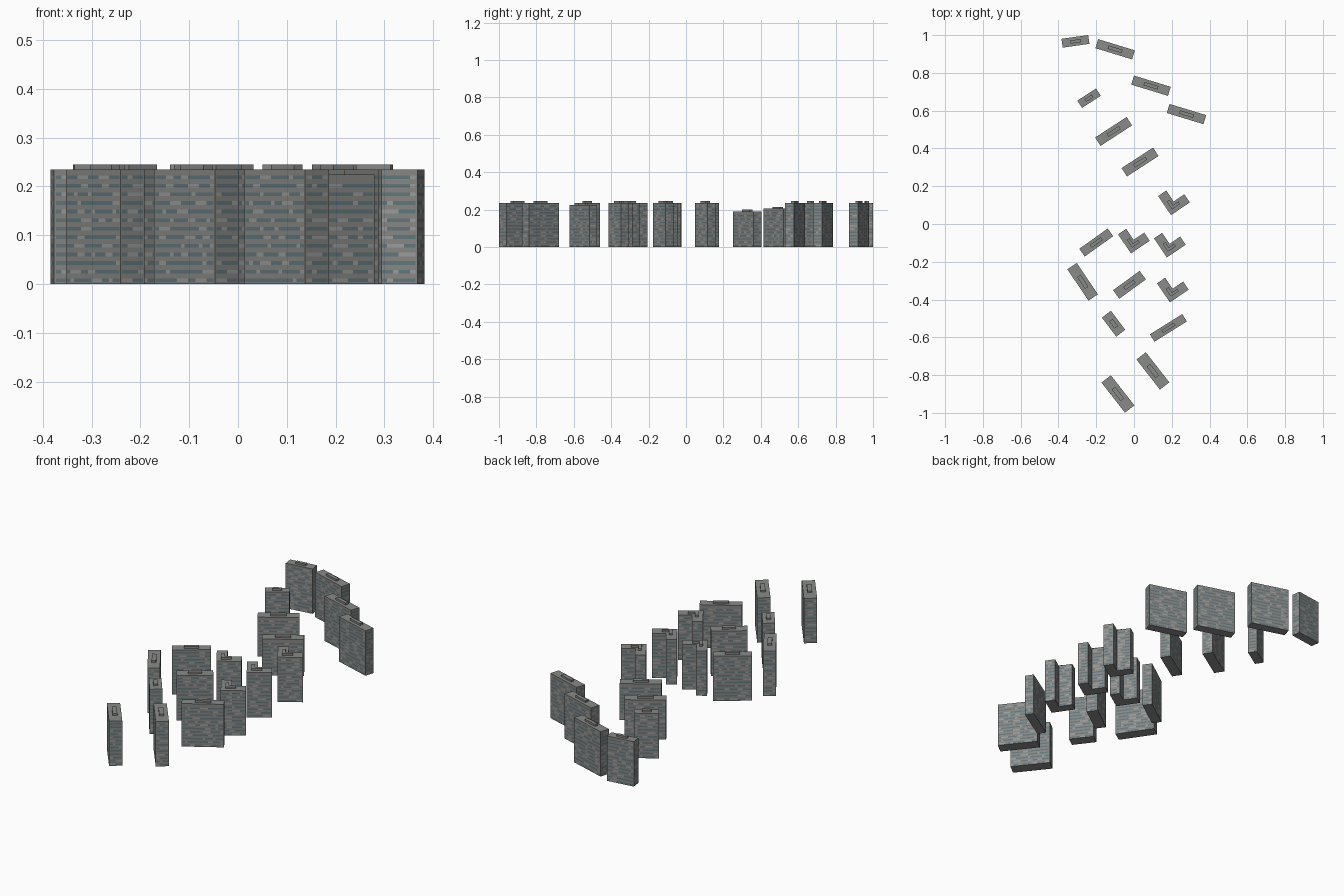
import bpy, bmesh, math, random
from mathutils import Matrix

if "Cube" in bpy.data.objects:
    bpy.data.objects.remove(bpy.data.objects["Cube"])

random.seed(4)
FLOOR = 0.0176


def material(name, rgb):
    m = bpy.data.materials.new(name)
    m.diffuse_color = (*rgb, 1)
    m.use_nodes = True
    m.node_tree.nodes["Principled BSDF"].inputs["Base Color"].default_value = m.diffuse_color
    return m


MATS = [material("concrete", (0.24, 0.24, 0.23)),
        material("glass", (0.12, 0.18, 0.20)),
        material("light_panel", (0.32, 0.33, 0.33)),
        material("roof_grey", (0.25, 0.26, 0.25))]


def finish(bm, name, x, y, angle):
    bmesh.ops.recalc_face_normals(bm, faces=bm.faces)
    me = bpy.data.meshes.new(name)
    bm.to_mesh(me)
    bm.free()
    for m in MATS:
        me.materials.append(m)
    ob = bpy.data.objects.new(name, me)
    ob.matrix_world = Matrix.Translation((x, y, 0)) @ Matrix.Rotation(math.radians(angle), 4, 'Z')
    bpy.context.collection.objects.link(ob)


def extrude_rings(outline, heights, pick):
    """Closed prism with one ring of vertices per height."""
    bm = bmesh.new()
    rings = [[bm.verts.new((px, py, z)) for px, py in outline] for z in heights]
    n = len(outline)
    for r in range(len(rings) - 1):
        for i in range(n):
            j = (i + 1) % n
            f = bm.faces.new((rings[r][i], rings[r][j], rings[r + 1][j], rings[r + 1][i]))
            f.material_index = pick(r, i)
    for ring in (rings[0], rings[-1]):
        bm.faces.new(ring).material_index = 3
    return bm


def rect(l, w):
    return [(-l / 2, -w / 2), (l / 2, -w / 2), (l / 2, w / 2), (-l / 2, w / 2)]


def ell(o, a, b, t):
    """L outline: inset o, arm ends a and b, arm thickness t."""
    return [(o, o), (a, o), (a, o + t), (o + t, o + t), (o + t, b), (o, b)]


def split(outline, bay=0.0125):
    """Divide each wall into window bays, with solid corner piers."""
    pts, solid = [], set()
    for k, (ax, ay) in enumerate(outline):
        bx, by = outline[(k + 1) % len(outline)]
        d = math.hypot(bx - ax, by - ay)
        n = max(2, round((d - 0.008) / bay))
        stops = [0] + [(0.004 + (d - 0.008) * i / n) / d for i in range(n + 1)]
        solid |= {len(pts), len(pts) + len(stops) - 1}
        pts += [(ax + (bx - ax) * s, ay + (by - ay) * s) for s in stops]
    return pts, solid


def tower(name, x, y, angle, outline, roof_outline, h):
    pts, solid = split(outline)
    floors = int((h - 0.006) / FLOOR)
    zs = [0]
    for k in range(floors):
        zs += [k * FLOOR + 0.004, k * FLOOR + 0.0115]
    zs.append(h)
    # window strips hold runs of glass broken by pale panels
    strips = {}
    for r in range(1, len(zs) - 1, 2):
        row = []
        while len(row) < len(pts):
            row += [1] * random.randint(2, 5) + [2] * random.randint(0, 3)
        strips[r] = row

    def pick(r, i):
        return strips[r][i] if r in strips and i not in solid else 0

    finish(extrude_rings(pts, zs, pick), name, x, y, angle)
    # plant room on the roof
    finish(extrude_rings(roof_outline, [h - 0.001, h + 0.01], lambda r, i: 0),
           name + "_plant_room", x, y, angle)


# slab blocks: x, y, angle, length, width, height
SLABS = [
    (-0.31, 0.967, 8, 0.143, 0.047, 0.235),
    (-0.10, 0.925, -17, 0.203, 0.05, 0.235),
    (0.09, 0.732, -17, 0.203, 0.05, 0.235),
    (0.278, 0.582, -17, 0.203, 0.05, 0.235),
    (-0.238, 0.666, 33, 0.118, 0.046, 0.235),
    (-0.108, 0.49, 33, 0.199, 0.053, 0.205),
    (0.032, 0.328, 33, 0.199, 0.053, 0.19),
    (-0.20, -0.098, 35.5, 0.185, 0.05, 0.235),
    (-0.272, -0.306, -56, 0.20, 0.06, 0.235),
    (-0.024, -0.322, 36, 0.174, 0.056, 0.235),
    (-0.108, -0.528, -53, 0.126, 0.06, 0.235),
    (0.182, -0.55, 32, 0.202, 0.046, 0.225),
    (0.10, -0.778, -52, 0.202, 0.063, 0.235),
    (-0.085, -0.90, -52, 0.202, 0.063, 0.235)]
for k, (x, y, a, l, w, h) in enumerate(SLABS):
    tower(f"slab_block_{k + 1}", x, y, a, rect(l, w), rect(l * 0.38, w * 0.36), h)

# corner blocks, placed by their outer corner
for k, (x, y) in enumerate([(0.196, 0.047), (-0.016, -0.156), (0.174, -0.177), (0.19, -0.415)]):
    tower(f"corner_block_{k + 1}", x, y, 34, ell(0, 0.12, 0.122, 0.052),
          ell(0.022, 0.072, 0.072, 0.016), 0.235)
